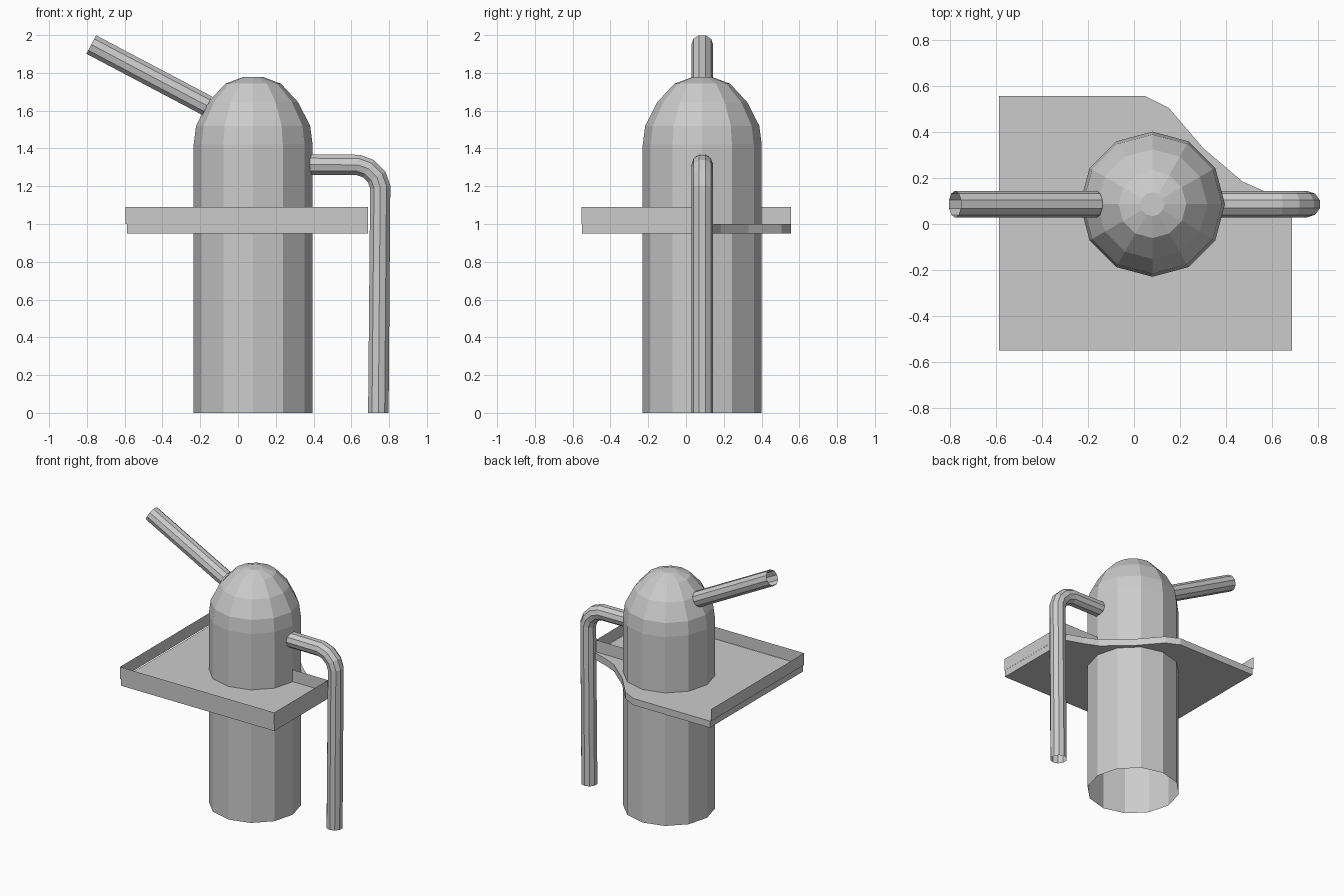
import bpy, bmesh, math
from mathutils import Vector

if "Cube" in bpy.data.objects:
    bpy.data.objects.remove(bpy.data.objects["Cube"])

CX, CY = 0.08, 0.086          # axis of the tank

grey = bpy.data.materials.new("plain_grey")
grey.diffuse_color = (0.6, 0.6, 0.6, 1)
grey.use_nodes = True
grey.node_tree.nodes["Principled BSDF"].inputs["Base Color"].default_value = grey.diffuse_color


def make(name, bm):
    bmesh.ops.recalc_face_normals(bm, faces=bm.faces)
    me = bpy.data.meshes.new(name)
    bm.to_mesh(me)
    bm.free()
    me.materials.append(grey)
    ob = bpy.data.objects.new(name, me)
    bpy.context.collection.objects.link(ob)
    return ob


def skin(bm, rings):
    """Bridge consecutive rings of points with quads, return vertex rings."""
    vr = [[bm.verts.new(p) for p in ring] for ring in rings]
    n = len(vr[0])
    for a, b in zip(vr, vr[1:]):
        for k in range(n):
            j = (k + 1) % n
            bm.faces.new((a[k], a[j], b[j], b[k]))
    return vr


def tube(name, path, r, n=10):
    """Open tube along an (x, z) path lying in the plane y = CY."""
    pts = [Vector((x, 0, z)) for x, z in path]
    rings = []
    for i, p in enumerate(pts):
        d_in = (p - pts[max(i - 1, 0)]).normalized()
        d_out = (pts[min(i + 1, len(pts) - 1)] - p).normalized()
        t = (d_in + d_out).normalized()
        side = Vector((0, 1, 0))
        up = t.cross(side)
        c = p + Vector((0, CY, 0))
        rings.append([c + r * (side * math.cos(a) + up * math.sin(a))
                      for a in (2 * math.pi * k / n for k in range(n))])
    bm = bmesh.new()
    skin(bm, rings)
    return make(name, bm)


# domed tank, open at the bottom
profile = [(0.315, 0), (0.315, 1.42), (0.302, 1.52), (0.238, 1.645),
           (0.147, 1.743), (0.052, 1.778)]
bm = bmesh.new()
rings = skin(bm, [[(CX + r * math.cos(k * math.pi / 6),
                    CY + r * math.sin(k * math.pi / 6), z)
                   for k in range(12)] for r, z in profile])
bm.faces.new(rings[-1])
make("domed_tank", bm)

# pipes
tube("top_pipe", [(-0.777, 1.95), (-0.163, 1.626)], 0.058)
tube("side_pipe", [(0.38, 1.315), (0.635, 1.313), (0.69, 1.293),
                   (0.735, 1.248), (0.753, 1.195), (0.743, 0)], 0.057)

# platform floor with the curved cut at the back right
outline = [(-0.587, -0.55), (0.687, -0.55), (0.687, 0.1), (0.56, 0.145),
           (0.47, 0.185), (0.30, 0.33), (0.15, 0.505), (0.05, 0.555),
           (-0.587, 0.555)]
bm = bmesh.new()
low, high = skin(bm, [[(x, y, z) for x, y in outline] for z in (0.95, 1.0)])
bm.faces.new(low)
bm.faces.new(high)
make("platform_floor", bm)

# thin platform rim: left, front, right, and a short return to the tank
rim = [(-0.595, 0.555), (-0.595, -0.552), (0.688, -0.552),
       (0.688, CY), (0.385, CY)]
bm = bmesh.new()
cols = [[bm.verts.new((x, y, z)) for z in (1.0, 1.09)] for x, y in rim]
for a, b in zip(cols, cols[1:]):
    bm.faces.new((a[0], b[0], b[1], a[1]))
make("platform_rim", bm)
